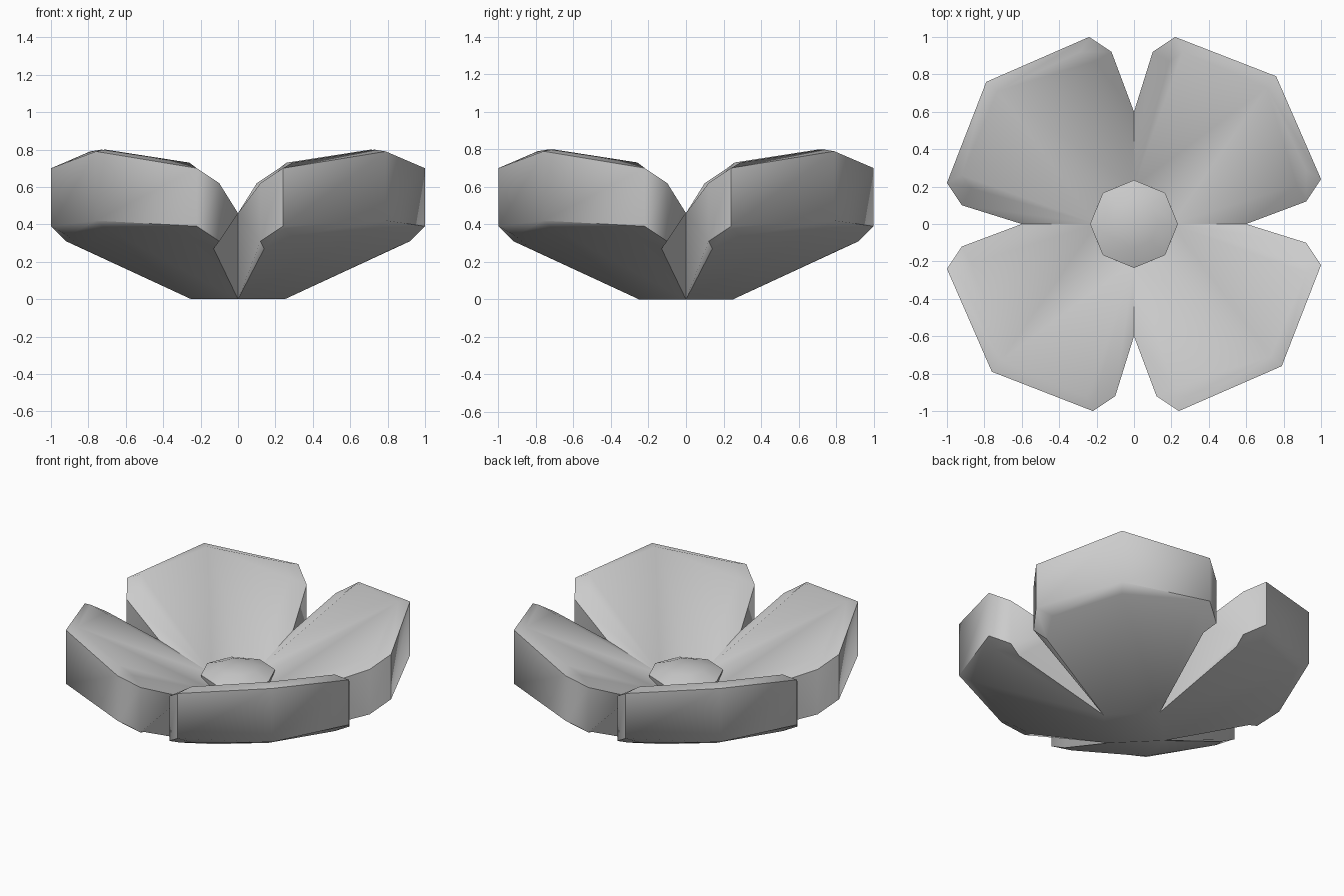
import bpy, bmesh
from math import radians, pi
from mathutils import Matrix

if "Cube" in bpy.data.objects:
    bpy.data.objects.remove(bpy.data.objects["Cube"])


def finish(bm, name, angle):
    bmesh.ops.remove_doubles(bm, verts=bm.verts, dist=0.0005)
    bmesh.ops.recalc_face_normals(bm, faces=bm.faces)
    mesh = bpy.data.meshes.new(name)
    bm.to_mesh(mesh)
    bm.free()
    obj = bpy.data.objects.new(name, mesh)
    bpy.context.collection.objects.link(obj)
    bpy.ops.object.select_all(action='DESELECT')
    bpy.context.view_layer.objects.active = obj
    obj.select_set(True)
    bpy.ops.object.shade_smooth_by_angle(angle=radians(angle))
    return obj


# One petal as loops running from notch to notch: inner top, rim, wall foot, underside
top = [(0, .2, .335), (.19, .87, .66), (.26, .92, .73), (.71, .73, .80),
       (.92, .29, .73), (.87, .21, .66), (.2, 0, .335)]
rim = [(0, .6, .46), (.10, .92, .62), (.22, 1, .70), (.76, .79, .79),
       (1, .24, .70), (.92, .12, .62), (.6, 0, .46)]
foot = [(0, .6, .46), (.10, .92, .31), (.22, 1, .39), (.76, .79, .42),
        (1, .24, .39), (.92, .12, .31), (.6, 0, .46)]
under = [(0, .25, 0), (.13, .83, .27), (.26, .92, .34), (.71, .73, .38),
         (.91, .29, .34), (.83, .14, .27), (.25, 0, 0)]


def add_petal(bm, turn):
    rot = Matrix.Rotation(turn, 3, 'Z')

    def vert(p):
        return bm.verts.new(rot @ Matrix.Translation(p).translation)

    rows = [[vert(p) for p in row] for row in (top, rim, foot, under)]
    for r, s in zip(rows, rows[1:]):
        for i in range(6):
            bm.faces.new((r[i], r[i + 1], s[i + 1], s[i]))
    # Close the upper and lower sides towards the centre
    for r, z in ((rows[0], .26), (rows[3], 0)):
        bm.faces.new(r[0:4])
        bm.faces.new(r[3:7])
        bm.faces.new((r[0], r[3], r[6]))
        bm.faces.new((r[0], r[6], vert((0, 0, z))))


# Four joined petals
bm = bmesh.new()
for k in range(4):
    add_petal(bm, k * pi / 2)
finish(bm, "petals", 55)

# Eight-sided centre bud
bm = bmesh.new()
profile = [(0, .25), (.20, .25), (.235, .40), (.13, .44), (0, .45)]
verts = [bm.verts.new((r, 0, z)) for r, z in profile]
edges = [bm.edges.new(p) for p in zip(verts, verts[1:])]
bmesh.ops.spin(bm, geom=verts + edges, cent=(0, 0, 0), axis=(0, 0, 1),
               angle=2 * pi, steps=8, use_merge=True)
finish(bm, "flower_centre", 40)
